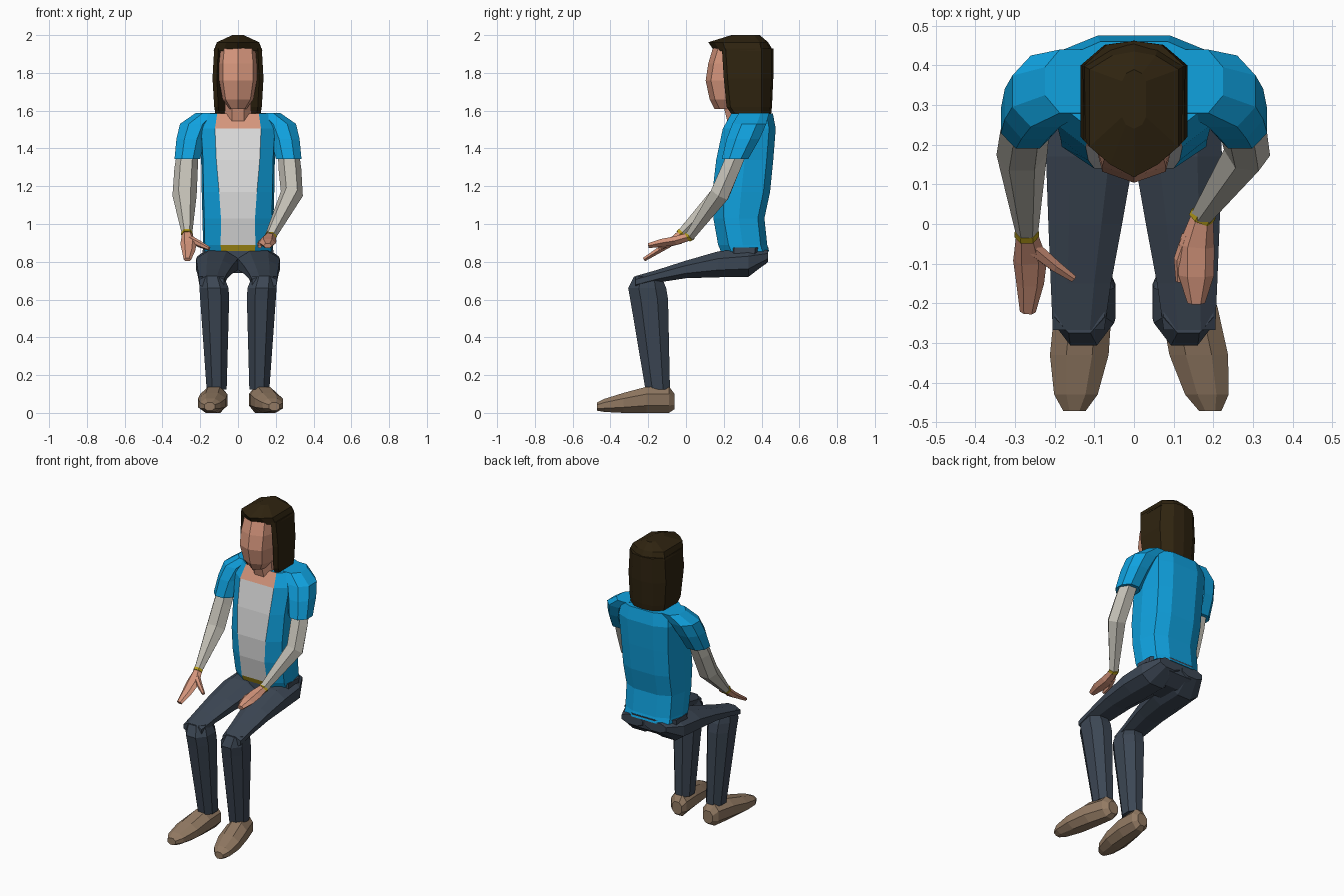
import bpy, bmesh, math
from mathutils import Vector


def material(name, r, g, b):
    m = bpy.data.materials.new(name)
    m.diffuse_color = (r, g, b, 1)
    return m


BLUE = material("blue jacket", 0.005, 0.36, 0.74)
WHITE = material("white shirt", 0.72, 0.72, 0.72)
GREY = material("grey sleeve", 0.54, 0.52, 0.46)
SKIN = material("skin", 0.66, 0.30, 0.20)
HAIR = material("dark brown hair", 0.028, 0.017, 0.005)
PANTS = material("slate trousers", 0.045, 0.062, 0.088)
SHOE = material("tan shoe", 0.29, 0.195, 0.125)
GOLD = material("gold", 0.48, 0.34, 0.01)


def loft(name, rings, mats, rule=None):
    """Skin a list of equal-length point rings, capped at both ends."""
    bm = bmesh.new()
    vs = [[bm.verts.new(p) for p in r] for r in rings]
    n = len(rings[0])
    for j in range(len(rings) - 1):
        for i in range(n):
            k = (i + 1) % n
            f = bm.faces.new((vs[j][i], vs[j][k], vs[j + 1][k], vs[j + 1][i]))
            f.material_index = rule(j, i, n) if rule else 0
    bm.faces.new(vs[0])
    bm.faces.new(vs[-1])
    bmesh.ops.recalc_face_normals(bm, faces=bm.faces)
    me = bpy.data.meshes.new(name)
    bm.to_mesh(me)
    bm.free()
    for m in mats:
        me.materials.append(m)
    ob = bpy.data.objects.new(name, me)
    bpy.context.collection.objects.link(ob)
    return ob


def octagon(a0, a1, b0, b1, cut=0.28):
    """Rectangle with cut corners, as 2D points."""
    da, db = (a1 - a0) * cut, (b1 - b0) * cut
    return [(a0 + da, b0), (a1 - da, b0), (a1, b0 + db), (a1, b1 - db),
            (a1 - da, b1), (a0 + da, b1), (a0, b1 - db), (a0, b0 + db)]


def z_loft(name, rows, mat, s=1):
    """Rows of (z, x0, x1, y0, y1)."""
    loft(name, [[(s * x, y, r[0]) for x, y in octagon(*r[1:])] for r in rows], [mat])


def y_loft(name, rows, mat, s=1):
    """Rows of (y, x0, x1, z0, z1)."""
    loft(name, [[(s * x, r[0], z) for x, z in octagon(*r[1:])] for r in rows], [mat])


def mirrored(half, z):
    """Close a right-hand half profile across x = 0."""
    left = [(-x, y) for x, y in reversed(half) if x > 0]
    return [(x, y, z) for x, y in half + left]


def tube(name, stations, mat, sides=6):
    """Stations of (x, y, z, half width, half thickness)."""
    pts = [Vector(s[:3]) for s in stations]
    rings = []
    for i, s in enumerate(stations):
        t = (pts[min(i + 1, len(pts) - 1)] - pts[max(i - 1, 0)]).normalized()
        u = (Vector((1, 0, 0)) - t * t.x).normalized()
        v = t.cross(u)
        rings.append([pts[i] + u * s[3] * math.cos(a) + v * s[4] * math.sin(a)
                      for a in (2 * math.pi * k / sides for k in range(sides))])
    loft(name, rings, [mat])


# torso: open jacket, shirt, neckline and belt from one set of rings
torso = []
for z, w, e, yf, yb in [(0.855, .185, .09, .185, .44), (0.89, .185, .092, .17, .43),
                        (1.03, .188, .09, .145, .415), (1.17, .192, .10, .14, .445),
                        (1.34, .195, .115, .16, .462), (1.505, .205, .122, .195, .475),
                        (1.585, .19, .11, .24, .46)]:
    half = [(e, yf), (w * .95, yf + .055), (w, (yf + yb) / 2), (w * .87, yb - .035), (w * .45, yb)]
    torso.append(mirrored(half, z))


def torso_rule(j, i, n):
    if i != n - 1:
        return 0
    return 3 if j == 0 else 2 if j == 5 else 1


loft("torso", torso, [BLUE, WHITE, SKIN, GOLD], torso_rule)

# neck and head
z_loft("neck", [(1.5, -.08, .08, .23, .38), (1.6, -.07, .07, .205, .36), (1.68, -.07, .07, .19, .36)], SKIN)
head = []
for z, w, yf in [(1.61, .045, .15), (1.66, .082, .125), (1.76, .1, .104), (1.85, .1, .118), (1.94, .09, .145)]:
    head.append(mirrored([(0, yf), (w * .8, yf + .028), (w, .21), (w, .3), (w * .6, .38)], z))
loft("head", head, [SKIN])

# hair: hanging part with a recess for the face, and a peaked cap of hair
hair = []
for z, w, yf, yb in [(1.575, .118, .245, .45), (1.62, .126, .215, .455), (1.77, .135, .2, .462), (1.93, .126, .19, .462)]:
    hair.append(mirrored([(0, yf + .07), (.07, yf + .06), (w * .83, yf), (w, yf + .02), (w, .40), (w * .55, yb - .01), (0, yb)], z))
loft("hair", hair, [HAIR])
cap = [mirrored([(0, .15), (.08, .18), (.126, .21), (.13, .40), (.06, .445), (0, .463)], 1.915),
       mirrored([(0, .118), (.06, .15), (.112, .195), (.112, .39), (.055, .425), (0, .435)], 1.962),
       mirrored([(0, .24), (.02, .25), (.03, .27), (.03, .36), (.02, .38), (0, .39)], 2.0)]
loft("hair_cap", cap, [HAIR])

# pelvis
z_loft("pelvis", [(0.74, -.11, .11, .21, .35), (0.79, -.19, .19, .18, .425), (0.875, -.186, .186, .185, .438)], PANTS)

# paired parts
for s, side in ((-1, "left"), (1, "right")):
    z_loft("sleeve_" + side, [(1.345, .2, .336, .19, .33), (1.45, .175, .326, .215, .39),
                              (1.53, .14, .307, .245, .425), (1.587, .09, .225, .28, .44)], BLUE, s)
    y_loft("thigh_" + side, [(.435, .01, .16, .80, .862), (.33, .0, .215, .72, .872), (.17, .0, .222, .718, .855),
                             (0, .03, .216, .713, .806), (-.15, .058, .21, .69, .758), (-.268, .075, .205, .66, .724)], PANTS, s)
    z_loft("shin_" + side, [(.125, .06, .166, -.215, -.085), (.60, .047, .2, -.295, -.095),
                            (.66, .05, .204, -.306, -.105), (.722, .075, .2, -.275, -.13)], PANTS, s)
    heel, toe = (.115, .15) if s < 0 else (.108, .192)
    rows = []
    for y, hw, z0, z1 in [(-.06, .035, .02, .10), (-.09, .056, .0, .14), (-.21, .072, .0, .138),
                          (-.33, .074, .0, .106), (-.43, .055, .005, .075), (-.472, .028, .012, .055)]:
        c = heel + (toe - heel) * (-.06 - y) / .41
        rows.append((y, c - hw, c + hw, z0, z1))
    y_loft("shoe_" + side, rows, SHOE, s)

# arms, bracelets, hands and thumbs
tube("arm_left", [(-.265, .28, 1.40, .055, .055), (-.275, .235, 1.29, .062, .056),
                  (-.283, .175, 1.15, .064, .058), (-.27, -.025, .95, .028, .026)], GREY)
tube("bracelet_left", [(-.271, -.02, .955, .031, .029), (-.27, -.033, .944, .031, .029)], GOLD)
tube("hand_left", [(-.27, -.025, .95, .027, .023), (-.262, -.09, .895, .043, .022),
                   (-.262, -.15, .857, .035, .017), (-.268, -.222, .812, .02, .012)], SKIN)
tube("thumb_left", [(-.255, -.06, .92, .02, .022), (-.2, -.105, .892, .016, .018), (-.153, -.138, .87, .01, .01)], SKIN)

tube("arm_right", [(.265, .28, 1.40, .055, .055), (.275, .235, 1.29, .06, .056),
                   (.285, .18, 1.16, .06, .058), (.172, .02, .935, .03, .028)], GREY)
tube("bracelet_right", [(.176, .027, .94, .033, .03), (.169, .013, .932, .033, .03)], GOLD)
tube("hand_right", [(.172, .02, .934, .028, .024), (.158, -.055, .912, .045, .027),
                    (.157, -.13, .9, .045, .024), (.157, -.2, .885, .022, .015)], SKIN)
tube("thumb_right", [(.14, -.03, .912, .02, .02), (.117, -.09, .895, .017, .018), (.115, -.145, .88, .01, .01)], SKIN)
